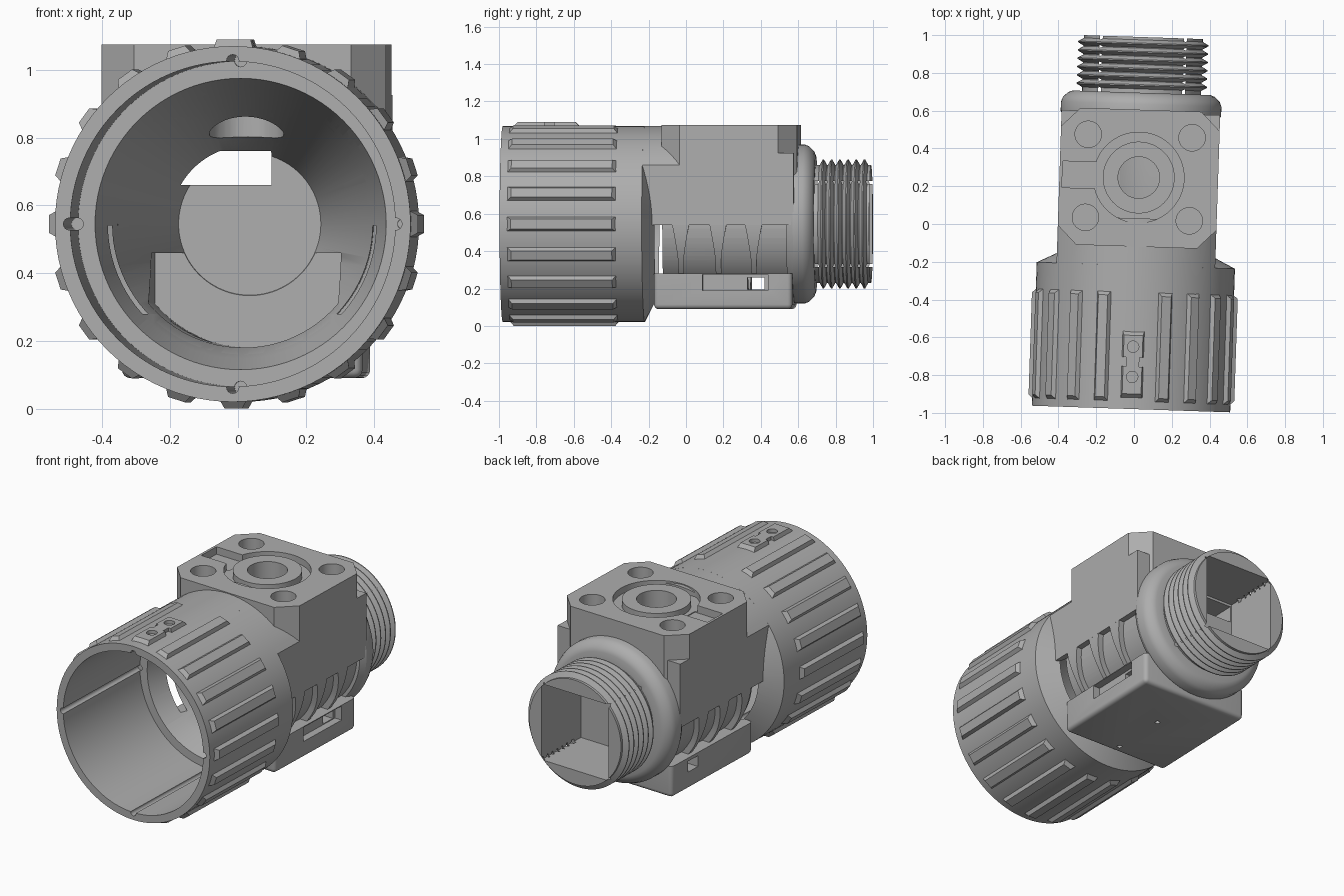
import bpy, bmesh, math
from mathutils import Matrix, Vector

cube = bpy.data.objects.get("Cube")
if cube:
    bpy.data.objects.remove(cube, do_unlink=True)

AXIS_Z = 0.545
TILT = Matrix.Translation((0.017, 0, 0)) @ Matrix.Rotation(math.radians(-1.9), 4, 'Z')

grey = bpy.data.materials.new("plain_grey")
grey.use_nodes = True
grey.diffuse_color = (0.42, 0.42, 0.42, 1)
grey.node_tree.nodes["Principled BSDF"].inputs["Base Color"].default_value = grey.diffuse_color

parts, cutters = [], []


def finish(name, bm, cuts=None):
    """Turn a bmesh into an object; without cuts it is a cutter."""
    bmesh.ops.recalc_face_normals(bm, faces=bm.faces)
    mesh = bpy.data.meshes.new(name)
    bm.to_mesh(mesh)
    bm.free()
    ob = bpy.data.objects.new(name, mesh)
    bpy.context.collection.objects.link(ob)
    if cuts is None:
        ob.hide_render = True
        cutters.append(ob)
        return ob
    mesh.materials.append(grey)
    for cutter in cuts:
        mod = ob.modifiers.new("cut", 'BOOLEAN')
        mod.operation, mod.solver, mod.object = 'DIFFERENCE', 'EXACT', cutter
    parts.append(ob)
    return ob


def lathe(name, profile, cuts=None, seg=96):
    """Solid of revolution about the main axis from (y, radius) points."""
    bm = bmesh.new()
    rings = []
    for y, r in profile:
        rings.append([bm.verts.new((r * math.cos(a), y, AXIS_Z + r * math.sin(a)))
                      for a in (math.tau * i / seg for i in range(seg))])
    for a, b in zip(rings, rings[1:]):
        for i in range(seg):
            j = (i + 1) % seg
            bm.faces.new((a[i], a[j], b[j], b[i]))
    bm.faces.new(rings[0])
    bm.faces.new(rings[-1])
    return finish(name, bm, cuts)


def box(name, x, y, z, cuts=None, bevel=0):
    bm = bmesh.new()
    bmesh.ops.create_cube(bm, size=1)
    for v in bm.verts:
        v.co = [lo + (c + 0.5) * (hi - lo) for c, (lo, hi) in zip(v.co, (x, y, z))]
    if bevel:
        edges = [e for e in bm.edges if min(v.co.z for v in e.verts) < z[1] - 1e-4]
        bmesh.ops.bevel(bm, geom=edges, offset=bevel, segments=4, profile=0.5, affect='EDGES')
    return finish(name, bm, cuts)


def prism(name, points, start, offset, cuts=None):
    """Extrude a closed outline of 3D points by an offset."""
    bm = bmesh.new()
    face = bm.faces.new([bm.verts.new(p) for p in points])
    out = bmesh.ops.extrude_face_region(bm, geom=[face])
    new = [g for g in out["geom"] if isinstance(g, bmesh.types.BMVert)]
    bmesh.ops.translate(bm, verts=new, vec=offset)
    bmesh.ops.translate(bm, verts=bm.verts, vec=start)
    return finish(name, bm, cuts)


def drill(name, x, y, r, z0, z1):
    """Upright cutting cylinder."""
    bm = bmesh.new()
    bmesh.ops.create_cone(bm, cap_ends=True, segments=40, radius1=r, radius2=r, depth=z1 - z0,
                          matrix=Matrix.Translation((x, y, (z0 + z1) / 2)))
    return finish(name, bm)


def arc(r, a0, a1, n=24):
    """Points of an arc across the main axis, in degrees."""
    angles = [math.radians(a0 + (a1 - a0) * i / n) for i in range(n + 1)]
    return [(r * math.cos(a), 0, AXIS_Z + r * math.sin(a)) for a in angles]


# Cutters for the cavity
cavity = lathe("cavity_cutter", [(-1.1, 0.48), (-0.28, 0.48), (-0.28, 0.43), (0.53, 0.21)])
keys = []
for i in range(4):
    a = math.tau * i / 4
    bm = bmesh.new()
    bmesh.ops.create_cone(bm, cap_ends=True, segments=16, radius1=0.018, radius2=0.018, depth=0.83,
                          matrix=Matrix.Translation((0.482 * math.cos(a), -0.685, AXIS_Z + 0.482 * math.sin(a)))
                          @ Matrix.Rotation(math.pi / 2, 4, 'X'))
    keys.append(finish("key_groove_cutter", bm))
half = math.degrees(math.acos(0.28 / 0.365))
well = prism("well_cutter", [(0.28, 0, 0.46), (-0.28, 0, 0.46)] + arc(0.365, 180 + half, 360 - half),
             (0, -0.27, 0), (0, 0.795, 0))

# Cutters for the outlet and its window
pocket = box("square_pocket_cutter", (-0.23, 0.23), (0.63, 1.1), (0.315, 0.775))
window = box("window_cutter", (-0.22, 0.065), (0.45, 0.7), (0.66, 0.76))

# Cutters for the mounting face
VALVE_Y, TOP = 0.246, 1.075
port = drill("port_cutter", 0, VALVE_Y, 0.11, 0.72, 1.2)
bolts = [drill("bolt_hole_cutter", x, y, 0.07, 0.93, 1.2) for x in (-0.275, 0.275) for y in (0.026, 0.466)]
notch = box("notch_cutter", (-0.405, -0.215), (0.18, 0.32), (1.03, 1.2))
bm = bmesh.new()
circles = []
for r, z in ((0.24, 1.035), (0.24, 1.2), (0.19, 1.2), (0.19, 1.035)):
    circles.append([bm.verts.new((r * math.cos(math.tau * i / 64), VALVE_Y + r * math.sin(math.tau * i / 64), z))
                    for i in range(64)])
for a, b in zip(circles, circles[1:] + circles[:1]):
    for i in range(64):
        j = (i + 1) % 64
        bm.faces.new((a[i], a[j], b[j], b[i]))
ring = finish("ring_groove_cutter", bm)

# Cutters for the side slot and base holes
slot = box("slot_cutter", (0.31, 0.6), (0.1, 0.45), (0.19, 0.275))
through = box("through_cutter", (-0.6, 0.6), (0.34, 0.43), (0.195, 0.26))
screws = [drill("screw_hole_cutter", 0.01, y, 0.014, 0, 0.15) for y in (-0.1, 0.25)]

hollow = [cavity, well]

# Front sleeve
lathe("sleeve", [(-0.98, 0.525), (-0.22, 0.525), (-0.15, 0.385)], hollow + keys)


def add_rib(bm, angle, base, top, y0, y1):
    """Raised bar with sloped sides and ends."""
    turn = Matrix.Translation((0, 0, AXIS_Z)) @ Matrix.Rotation(angle, 4, 'Y')
    verts = [bm.verts.new(turn @ Vector((s * w, y, r)))
             for w, r, inset in ((base, 0.512, 0), (top, 0.545, 0.03))
             for s in (-1, 1) for y in (y0 + inset, y1 - inset)]
    bmesh.ops.convex_hull(bm, input=verts)


# Grip ribs around the sleeve
bm = bmesh.new()
for i in range(1, 20):
    add_rib(bm, math.tau * i / 20, 0.044, 0.026, -0.95, -0.35)
finish("grip_ribs", bm, [])

# Marker pad on top of the sleeve
dots = [drill("dot_cutter", 0, y, 0.03, 1.06, 1.2) for y in (-0.65, -0.81)]
nicks = [box("nick_cutter", (s * 0.06 - 0.025, s * 0.06 + 0.025), (-0.755, -0.705), (1.06, 1.2)) for s in (-1, 1)]
bm = bmesh.new()
add_rib(bm, 0, 0.06, 0.05, -0.93, -0.56)
finish("marker_pad", bm, dots + nicks)

# Body barrel, shoulder saddle and mounting block
lathe("barrel", [(-0.2, 0.385), (0.6, 0.385)], hollow + [window, port, slot, through])
edge = math.degrees(math.acos(0.42 / 0.525))
prism("saddle", [(-0.42, 0, 0.54), (0.42, 0, 0.54)] + arc(0.525, edge, 180 - edge),
      (0, -0.22, 0), (0, 0.25, 0), hollow + bolts)
block_cuts = hollow + [window, port]
box("block_lower", (-0.42, 0.42), (-0.1, 0.59), (0.54, 0.86), block_cuts)
box("block_rear", (-0.42, 0.42), (0.4, 0.59), (0.7, 0.925), block_cuts)
W, F, B, C = 0.42, -0.12, 0.605, 0.1
outline = [(-W, F + C), (-W + C, F), (W - C, F), (W, F + C), (W, B - C), (W - C, B), (-W + C, B), (-W, B - C)]
prism("mounting_block", [(x, y, 0) for x, y in outline], (0, 0, 0.54), (0, 0, TOP - 0.54),
      block_cuts + bolts + [ring, notch])

# Tapered side fins below the block
for side, label in ((1, "left"), (-1, "right")):
    bm = bmesh.new()
    for yc in (-0.015, 0.185, 0.375):
        rows = []
        for i in range(17):
            t = i / 16
            a = -math.radians(70) * t
            w = 0.012 + 0.028 * max(0, 1 - t * 2.6) ** 1.3 + 0.006 * (1 - t)
            rows.append([bm.verts.new((side * r * math.cos(a), yc + s * w, AXIS_Z + r * math.sin(a)))
                         for r, s in ((0.37, -1), (0.42, -1), (0.42, 1), (0.37, 1))])
        for p, q in zip(rows, rows[1:]):
            for k in range(4):
                bm.faces.new((p[k], p[(k + 1) % 4], q[(k + 1) % 4], q[k]))
        bm.faces.new(rows[0])
        bm.faces.new(rows[-1])
    finish(label + "_fins", bm, [slot, through])

# Base box
box("base_box", (-0.355, 0.355), (-0.16, 0.58), (0.09, 0.28), hollow + [slot, through] + screws, bevel=0.025)

# Rear flange and threaded neck
outlet = hollow + [pocket, window]
lathe("rear_flange", [(0.55, 0.405), (0.585, 0.425), (0.635, 0.425), (0.66, 0.415), (0.685, 0.39),
                      (0.695, 0.365), (0.695, 0.3)], outlet)
thread = [(0.6, 0.315), (0.71, 0.315)]
for i in range(6):
    y = 0.715 + 0.044 * i
    thread += [(y, 0.315), (y + 0.017, 0.345), (y + 0.023, 0.345), (y + 0.04, 0.315)]
lathe("threaded_neck", thread + [(0.99, 0.315)], outlet)

# Bake the cuts, remove the cutters, smooth and set the pose
graph = bpy.context.evaluated_depsgraph_get()
baked = [bpy.data.meshes.new_from_object(ob.evaluated_get(graph)) for ob in parts]
for ob, mesh in zip(parts, baked):
    ob.modifiers.clear()
    ob.data = mesh
    mesh.transform(TILT)
for ob in cutters:
    bpy.data.objects.remove(ob, do_unlink=True)
bpy.ops.object.select_all(action='DESELECT')
for ob in parts:
    ob.select_set(True)
bpy.context.view_layer.objects.active = parts[0]
bpy.ops.object.shade_smooth_by_angle(angle=math.radians(25))
